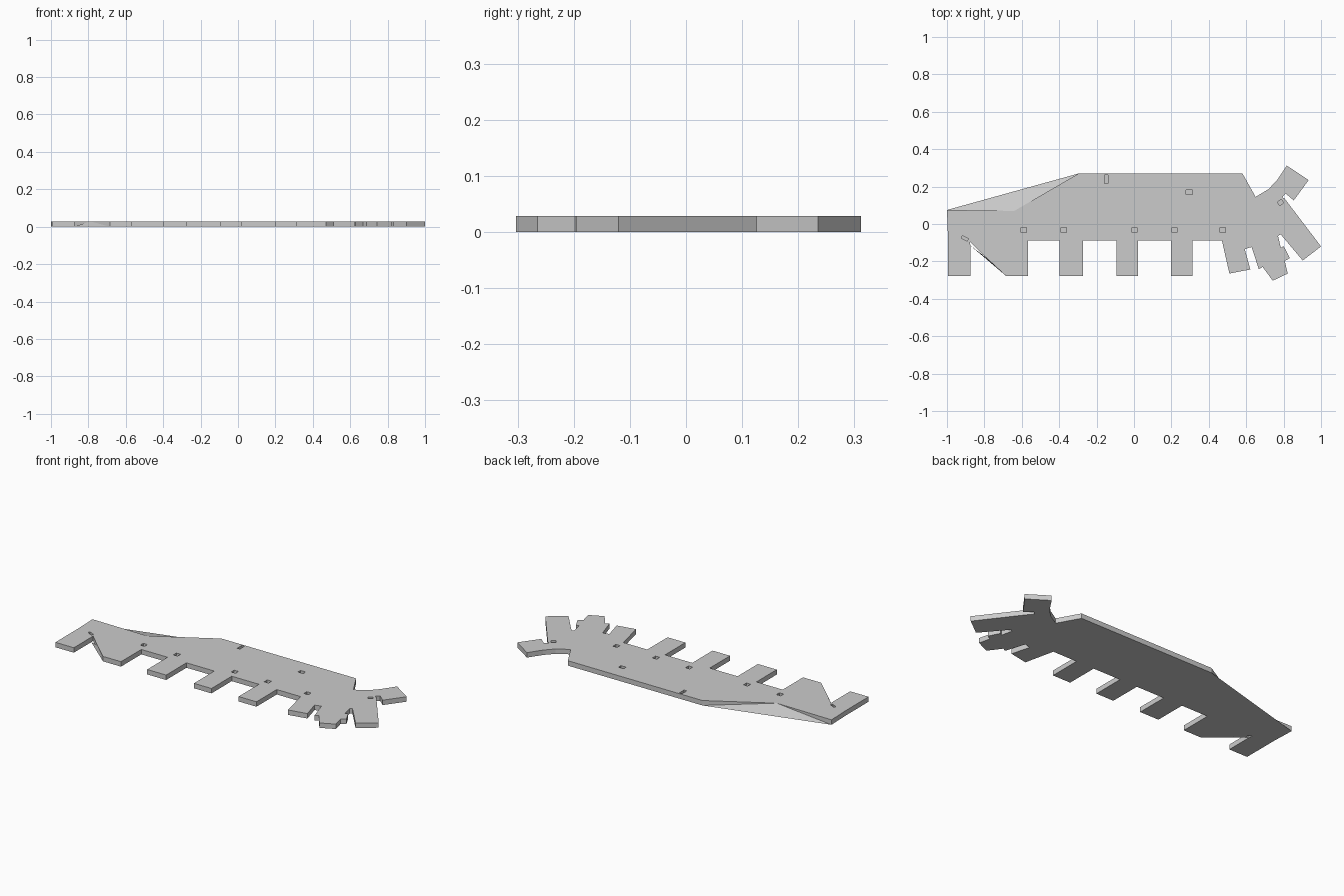
import bpy, bmesh
from mathutils import Matrix

if "Cube" in bpy.data.objects:
    bpy.data.objects.remove(bpy.data.objects["Cube"])

H = 0.029


def make_object(name, bm):
    bmesh.ops.recalc_face_normals(bm, faces=bm.faces)
    mesh = bpy.data.meshes.new(name)
    bm.to_mesh(mesh)
    bm.free()
    ob = bpy.data.objects.new(name, mesh)
    bpy.context.collection.objects.link(ob)
    return ob


def slab(name, pts, height):
    bm = bmesh.new()
    face = bm.faces.new([bm.verts.new((x, y, 0)) for x, y in pts])
    top = bmesh.ops.extrude_face_region(bm, geom=[face])
    verts = [v for v in top["geom"] if isinstance(v, bmesh.types.BMVert)]
    bmesh.ops.translate(bm, verts=verts, vec=(0, 0, height))
    return make_object(name, bm)


def ramp(name, a, b, c):
    # Slopes from the ground line a-b up to the slab corner c
    bm = bmesh.new()
    va, vb, vc, vd = [bm.verts.new(p) for p in
                      ((*a, 0), (*b, 0), (*c, 0), (*c, H))]
    for f in ((va, vb, vc), (va, vb, vd), (vb, vc, vd), (vc, va, vd)):
        bm.faces.new(f)
    return make_object(name, bm)


# Straight run of piers along the front edge, left to right
left, right, corner = (-1, 0.075), (-0.296, 0.27), (-0.64, 0.07)
outline = [left, (-0.995, -0.06), (-0.995, -0.277), (-0.875, -0.277),
           (-0.875, -0.115), (-0.877, -0.095), (-0.79, -0.18),
           (-0.685, -0.277), (-0.568, -0.277), (-0.568, -0.088)]
for x0, x1 in ((-0.397, -0.274), (-0.093, 0.021), (0.198, 0.314)):
    outline += [(x0, -0.088), (x0, -0.277), (x1, -0.277), (x1, -0.088)]

# Fanned piers around the right end
outline += [(0.47, -0.088), (0.51, -0.265), (0.622, -0.243), (0.592, -0.134),
            (0.629, -0.123), (0.667, -0.241), (0.688, -0.23), (0.742, -0.303),
            (0.822, -0.265), (0.806, -0.198), (0.833, -0.182), (0.80, -0.118),
            (0.785, -0.128), (0.77, -0.064), (0.784, -0.055), (0.902, -0.195),
            (1.0, -0.12), (0.806, 0.135), (0.792, 0.142), (0.811, 0.163),
            (0.854, 0.126), (0.934, 0.235), (0.817, 0.312), (0.765, 0.235),
            (0.72, 0.187), (0.65, 0.145), (0.58, 0.27), right, corner]
floor = slab("floor_slab", outline, H)

# Sloped infill at the back left and beside the first pier
ramp("back_ramp", left, right, corner)
ramp("front_ramp", (-0.875, -0.115), (-0.685, -0.277), (-0.79, -0.18))

# Small sunken shafts in the top surface: x, y, width, depth, turn
shafts = [(x, -0.032, 0.028, 0.028, 0) for x in (-0.59, -0.375, 0.002, 0.217, 0.475)]
shafts += [(0.296, 0.17, 0.034, 0.024, 0), (-0.149, 0.24, 0.018, 0.045, 0),
           (-0.905, -0.077, 0.036, 0.014, -0.45), (0.783, 0.115, 0.026, 0.022, 0.6)]
bm = bmesh.new()
for x, y, w, d, turn in shafts:
    bmesh.ops.create_cube(bm, size=1, matrix=Matrix.Translation((x, y, H))
                          @ Matrix.Rotation(turn, 4, "Z")
                          @ Matrix.Diagonal((w, d, 0.04, 1)))
cutter = make_object("shaft_cutter", bm)
cutter.hide_render = True
cutter.display_type = "WIRE"
mod = floor.modifiers.new("shafts", "BOOLEAN")
mod.operation = "DIFFERENCE"
mod.solver = "EXACT"
mod.object = cutter
